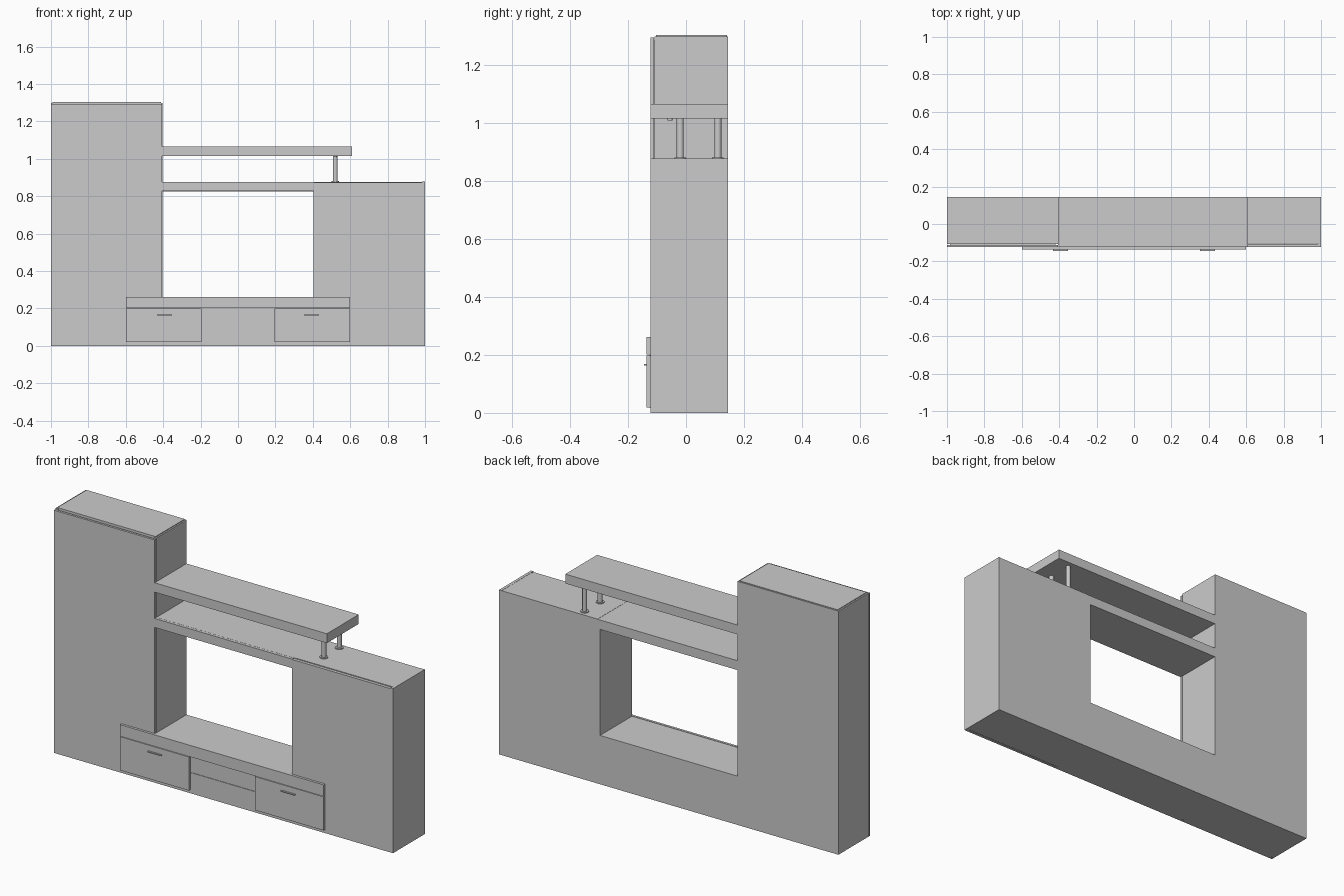
import bpy

if "Cube" in bpy.data.objects:
    bpy.data.objects.remove(bpy.data.objects["Cube"])


def box(name, x0, x1, y0, y1, z0, z1):
    bpy.ops.mesh.primitive_cube_add(size=1, location=((x0 + x1) / 2, (y0 + y1) / 2, (z0 + z1) / 2))
    o = bpy.context.object
    o.name = name
    o.scale = (x1 - x0, y1 - y0, z1 - z0)
    bpy.ops.object.transform_apply(location=False, rotation=False, scale=True)
    return o


def cylinder(name, x, y, z0, z1, r):
    bpy.ops.mesh.primitive_cylinder_add(vertices=24, radius=r, depth=z1 - z0, location=(x, y, (z0 + z1) / 2))
    bpy.context.object.name = name
    bpy.ops.object.shade_smooth_by_angle()


FRONT, BACK = -0.123, 0.145

# tall left cabinet: carcass panels, recessed filler, door
box("tower_left_side", -1, -0.985, -0.108, BACK, 0, 1.298)
box("tower_right_side", -0.42, -0.405, -0.108, BACK, 0, 1.298)
box("tower_top", -0.992, -0.413, -0.104, 0.141, 1.283, 1.302)
box("tower_back", -0.985, -0.42, 0.139, BACK, 0, 1.298)
box("tower_core", -0.985, -0.42, -0.111, 0.139, 0, 1.283)
box("tower_door", -1, -0.407, FRONT, -0.111, 0, 1.293)

# low right cabinet
box("cabinet_outer_side", 0.985, 1, FRONT, BACK, 0, 0.877)
box("cabinet_inner_side", 0.405, 0.42, -0.105, BACK, 0, 0.875)
box("cabinet_body", 0.42, 0.985, -0.105, BACK, 0, 0.876)
box("cabinet_door", 0.405, 0.985, FRONT, -0.107, 0, 0.873)

# bridge shelf above the opening
box("bridge_shelf", -0.405, 0.405, -0.107, BACK, 0.825, 0.875)
box("bridge_front", -0.405, 0.405, FRONT, -0.108, 0.827, 0.875)

# upper shelf with posts and feet
box("upper_shelf", -0.405, 0.61, FRONT, BACK, 1.015, 1.065)
for y in (-0.02, 0.11):
    cylinder("shelf_post", 0.52, y, 0.875, 1.015, 0.012)
    cylinder("post_foot", 0.52, y, 0.875, 0.881, 0.02)
cylinder("shelf_lamp", 0.52, -0.055, 1.008, 1.016, 0.008)

# low media base
box("base_body", -0.405, 0.405, FRONT, BACK, 0, 0.26)
box("base_top_front", -0.6, 0.6, -0.136, FRONT, 0.201, 0.262)
box("base_bottom_edge", -0.6, 0.6, -0.126, FRONT, 0.017, 0.021)
for z0, z1 in ((0.021, 0.112), (0.118, 0.199)):
    box("niche_panel", -0.193, 0.193, -0.126, FRONT, z0, z1)
for s in (-1, 1):
    xs = sorted((s * 0.195, s * 0.6))
    box("drawer_front", *xs, -0.136, FRONT, 0.019, 0.198)
    c = s * 0.393
    box("drawer_handle", c - 0.04, c + 0.04, -0.145, -0.136, 0.163, 0.168)
